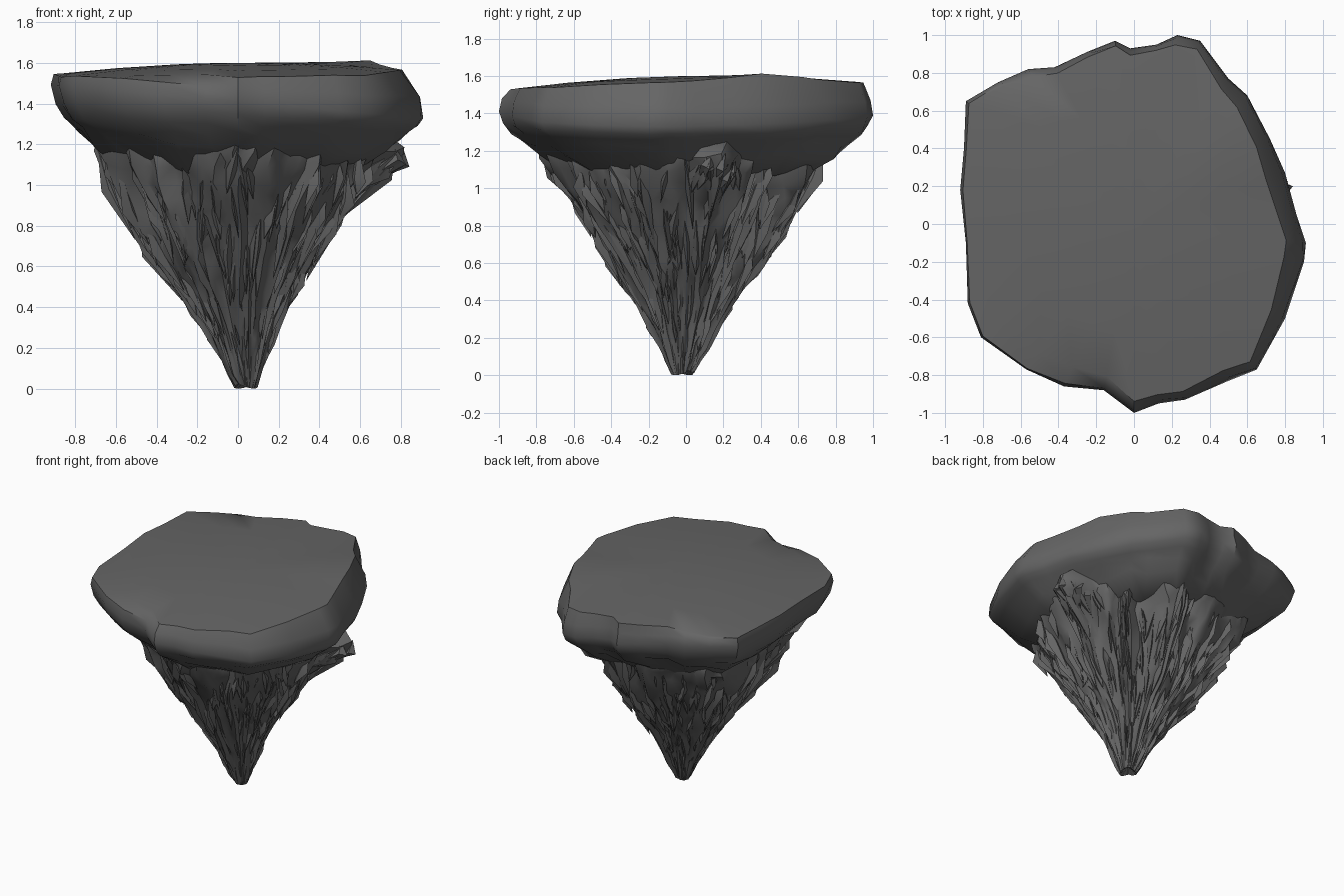
import bpy
import bmesh
import math
import random
from mathutils import Vector, noise

random.seed(7)
cube = bpy.data.objects.get("Cube")
if cube:
    bpy.data.objects.remove(cube, do_unlink=True)

# Widest outline of the island, seen from above
OUTLINE = [(.91, -.1), (.86, .05), (.8, .27), (.72, .45), (.6, .68), (.5, .77),
           (.35, .97), (.23, 1), (.12, .95), (-.02, .93), (-.1, .97), (-.25, .91),
           (-.42, .83), (-.56, .82), (-.72, .75), (-.89, .65), (-.9, .4),
           (-.92, .18), (-.89, -.1), (-.88, -.42), (-.81, -.6), (-.57, -.77),
           (-.37, -.86), (-.16, -.88), (0, -1), (.13, -.95), (.27, -.93),
           (.5, -.83), (.65, -.77), (.8, -.5), (.9, -.2)]
# Height and share of the outline radius for the hanging rock
PROFILE = [(0, .06), (.15, .125), (.3, .2), (.45, .295), (.6, .41), (.75, .5),
           (.9, .6), (1.05, .69), (1.2, .76), (1.3, .75)]

TURN = 2 * math.pi
polar = sorted((math.atan2(y, x) % TURN, math.hypot(x, y)) for x, y in OUTLINE)
polar = [(polar[-1][0] - TURN, polar[-1][1])] + polar + [(polar[0][0] + TURN, polar[0][1])]


def interpolate(table, t):
    """Linear lookup in a sorted table of pairs."""
    t = min(max(t, table[0][0]), table[-1][0])
    for (a, u), (b, v) in zip(table, table[1:]):
        if t <= b:
            return u + (v - u) * (t - a) / (b - a)
    return table[-1][1]


def top_height(x, y):
    """Gently domed top with one raised shoulder."""
    bump = .035 * math.exp(-((x - .62) ** 2 + (y - .45) ** 2) / .05)
    return 1.6 - .06 * (x * x + y * y) + .01 * x + .02 * y + bump


def rim_share(x, y):
    """The rim is set back most on the left side and the front right."""
    a = math.atan2(y, x)
    left = max(0, math.cos(a - .15)) ** 2
    front_right = max(0, math.cos(a - 3.95)) ** 3
    return .975 - .085 * left - .085 * front_right - random.random() * .03


def rock_point(angle, z, push=0.0):
    """Point on the fluted surface of the hanging rock."""
    # slightly squeezed across the diagonals
    share = interpolate(PROFILE, z) * (1 - .09 * math.sin(2 * angle) ** 2)
    # lump that hangs below the slab on the left side
    away = (angle - .25 + math.pi) % TURN - math.pi
    share += .25 * math.exp(-(away / .2) ** 2 - ((z - 1.13) / .13) ** 2)
    c, s = math.cos(angle), math.sin(angle)
    flutes = noise.noise(Vector((c * 3, s * 3, z * 1.2)))
    ridges = noise.noise(Vector((c * 9 + 5, s * 9, z * 1.8)))
    radius = interpolate(polar, angle % TURN) * share * (1 + .1 * flutes + .14 * ridges) + push
    lean = .04 * max(0, 1 - z / .6)
    return Vector((radius * c + lean, radius * s - lean / 2, z))


def bridge(bm, upper, lower):
    n = len(upper)
    for i in range(n):
        j = (i + 1) % n
        bm.faces.new((upper[i], lower[i], lower[j], upper[j]))


def cap(bm, ring, center):
    tip = bm.verts.new(center)
    for i, v in enumerate(ring):
        bm.faces.new((v, ring[(i + 1) % len(ring)], tip))


def finish(bm, name, material, angle):
    bmesh.ops.recalc_face_normals(bm, faces=bm.faces[:])
    mesh = bpy.data.meshes.new(name)
    bm.to_mesh(mesh)
    bm.free()
    mesh.materials.append(material)
    obj = bpy.data.objects.new(name, mesh)
    bpy.context.collection.objects.link(obj)
    bpy.ops.object.select_all(action="DESELECT")
    obj.select_set(True)
    bpy.context.view_layer.objects.active = obj
    bpy.ops.object.shade_smooth_by_angle(angle=math.radians(angle))


stone = bpy.data.materials.new("dark_grey_stone")
stone.use_nodes = True
GREY = (.13, .13, .13, 1)
stone.diffuse_color = GREY
stone.node_tree.nodes["Principled BSDF"].inputs["Base Color"].default_value = GREY

# Slab: domed top, chipped rim, rounded side and tucked underside
bm = bmesh.new()
rings = []
rims = [rim_share(x, y) for x, y in OUTLINE]
for share in (.35, .7, 1):
    ring = []
    for (x, y), rim in zip(OUTLINE, rims):
        px, py = x * share * rim, y * share * rim
        ring.append(bm.verts.new((px, py, top_height(px, py))))
    rings.append(ring)
for share, height, tilt, rough in ((.985, 1.485, .06, .008), (1, 1.41, .09, 0),
                                   (.975, 1.345, .06, .006), (.93, 1.295, .04, .008),
                                   (.87, 1.25, .03, .015), (.79, 1.19, .01, .035),
                                   (.62, 1.08, 0, .03)):
    ring = []
    for x, y in OUTLINE:
        k = share + random.uniform(-rough, rough)
        z = height - tilt * x + random.uniform(-rough, rough)
        ring.append(bm.verts.new((x * k, y * k, z)))
    rings.append(ring)
for upper, lower in zip(rings, rings[1:]):
    bridge(bm, upper, lower)
cap(bm, rings[0], (0, 0, top_height(0, 0)))
cap(bm, rings[-1], (0, 0, 1.08))
finish(bm, "slab", stone, 42)

# Hanging rock: cone with long vertical ridges and a narrow, split tip
bm = bmesh.new()
columns, levels = 80, 16
ridge = [random.uniform(-.02, .02) for i in range(columns)]
rings = []
for level in range(levels + 1):
    z = 1.25 * (1 - level / levels)
    ring = []
    for i in range(columns):
        angle = TURN * i / columns + .3 * noise.noise(Vector((z * 2, i * .15, 0))) * z
        p = rock_point(angle, z, ridge[i] * min(1, z * 1.5))
        if level == levels:
            p.z = .025 * (1 - abs(math.cos(angle + .8)))
        elif level:
            p.z += random.uniform(-.02, .02)
        ring.append(bm.verts.new(p))
    rings.append(ring)
for upper, lower in zip(rings, rings[1:]):
    bridge(bm, upper, lower)
cap(bm, rings[0], (0, 0, 1.25))
cap(bm, rings[-1], (.04, -.02, .05))
bmesh.ops.triangulate(bm, faces=bm.faces[:])
finish(bm, "hanging_rock", stone, 40)


def add_shard(bm, angle, top, length, width, depth):
    """Pointed sliver that lies on the rock and lifts off at its lower tip."""
    bottom = max(.03, top - length)
    middle = bottom + (top - bottom) * random.uniform(.3, .65)
    twist = random.uniform(-.12, .12)
    head = rock_point(angle, top, -.02)
    tail = rock_point(angle + twist, bottom, depth * .6)
    mid_angle = angle + twist * .5
    center = rock_point(mid_angle, middle)
    out = Vector((math.cos(mid_angle), math.sin(mid_angle), -.4)).normalized()
    side = Vector((-math.sin(mid_angle), math.cos(mid_angle), 0))
    offsets = (out * depth, side * width - out * .01, -out * .04, -side * width - out * .01)
    belt = [bm.verts.new(center + o) for o in offsets]
    cap(bm, belt, head)
    cap(bm, belt[::-1], tail)


# Shards: long slivers all over the hanging rock, finer towards the tip
bm = bmesh.new()
for i in range(260):
    top = .25 + .95 * math.sqrt(random.random())
    size = .4 + .6 * top
    add_shard(bm, random.random() * TURN, top, size * random.uniform(.2, .42),
              size * random.uniform(.012, .032), size * random.uniform(.015, .045))
# Extra slivers hanging from the lump
for i in range(14):
    add_shard(bm, random.uniform(.08, .42), random.uniform(1.1, 1.2),
              random.uniform(.12, .2), .03, random.uniform(.02, .04))
finish(bm, "rock_shards", stone, 35)
